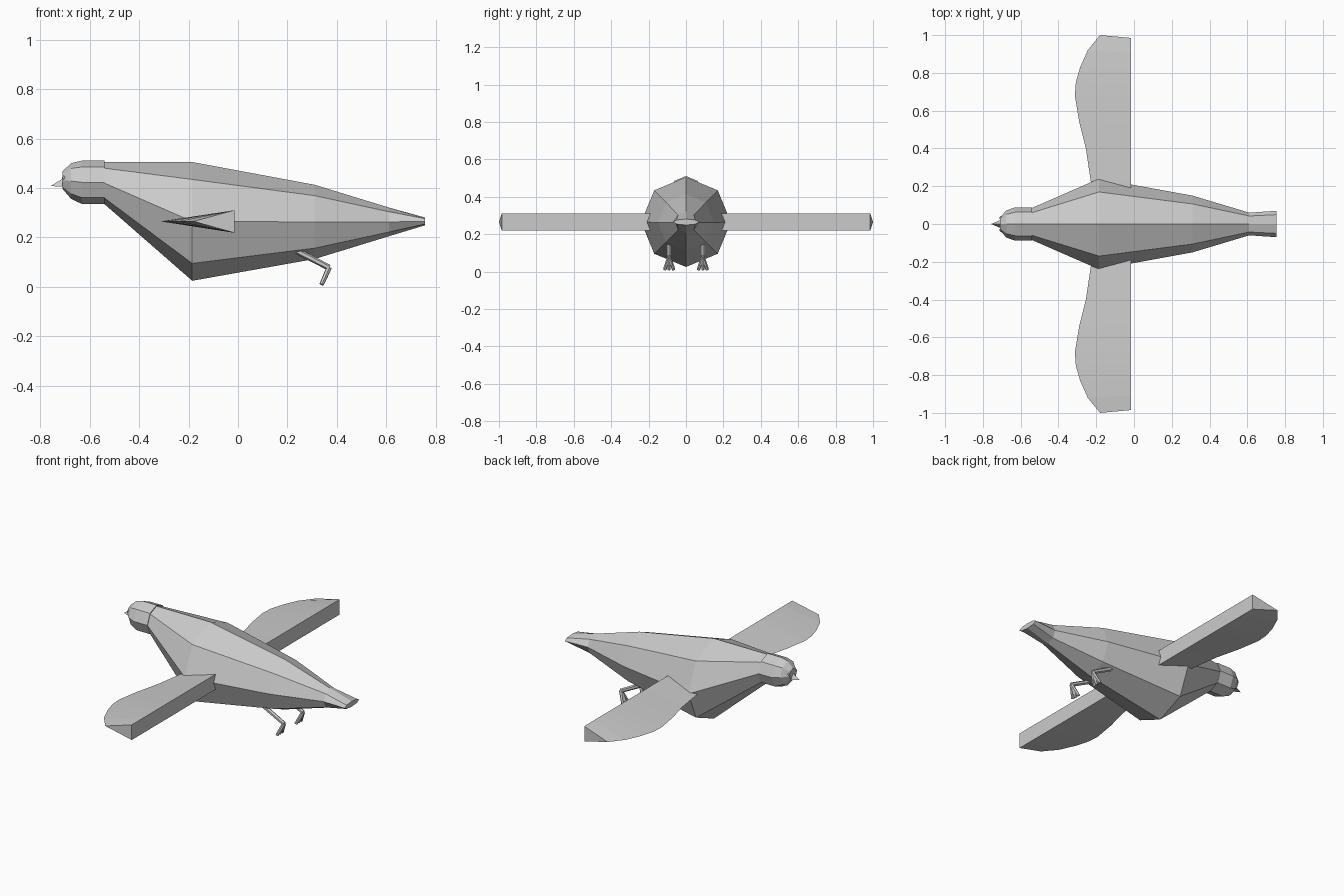
import bpy, bmesh
from math import sin, cos, pi
from mathutils import Vector

if "Cube" in bpy.data.objects:
    bpy.data.objects.remove(bpy.data.objects["Cube"])


def finish(name, bm):
    bmesh.ops.recalc_face_normals(bm, faces=bm.faces)
    me = bpy.data.meshes.new(name)
    bm.to_mesh(me)
    bm.free()
    ob = bpy.data.objects.new(name, me)
    bpy.context.collection.objects.link(ob)
    return ob


def loft(name, sections, n=8):
    """Rings along x: (x, centre z, half width, half height)."""
    bm = bmesh.new()
    rings = []
    for x, cz, ry, rz in sections:
        rings.append([bm.verts.new((x, ry * cos(2 * pi * i / n), cz + rz * sin(2 * pi * i / n)))
                      for i in range(n)])
    for a, b in zip(rings, rings[1:]):
        for i in range(n):
            j = (i + 1) % n
            bm.faces.new((a[i], a[j], b[j], b[i]))
    bm.faces.new(rings[0])
    bm.faces.new(rings[-1])
    return finish(name, bm)


def add_rod(bm, a, b, r1, r2, n=6):
    a, b = Vector(a), Vector(b)
    d = b - a
    m = d.to_track_quat('Z', 'Y').to_matrix().to_4x4()
    m.translation = (a + b) / 2
    bmesh.ops.create_cone(bm, cap_ends=True, segments=n, radius1=r1, radius2=r2,
                          depth=d.length, matrix=m)


# Body tapering into a flat tail
loft("body", [(-0.54, 0.42, 0.085, 0.085), (-0.185, 0.265, 0.24, 0.24),
              (0.31, 0.263, 0.15, 0.15), (0.61, 0.263, 0.06, 0.058),
              (0.755, 0.265, 0.07, 0.016)])

# Head with rounded front
loft("head", [(-0.54, 0.423, 0.088, 0.088), (-0.63, 0.423, 0.088, 0.088),
              (-0.675, 0.428, 0.072, 0.072), (-0.71, 0.432, 0.035, 0.035)])

# Beak
bm = bmesh.new()
tip = bm.verts.new((-0.757, 0, 0.408))
base = [bm.verts.new(p) for p in ((-0.705, -0.022, 0.405), (-0.705, 0.022, 0.405), (-0.705, 0, 0.44))]
bm.faces.new(base)
for i in range(3):
    bm.faces.new((tip, base[i], base[(i + 1) % 3]))
finish("beak", bm)

# Wedge wings: sharp curved leading edge, thick straight trailing edge
lead = [(-0.20, 0.12), (-0.228, 0.22), (-0.255, 0.40), (-0.29, 0.54), (-0.313, 0.68),
        (-0.308, 0.75), (-0.285, 0.83), (-0.245, 0.92), (-0.18, 1.0)]
for side, label in ((1, "back"), (-1, "front")):
    bm = bmesh.new()
    rows = []
    for k, (x, y) in enumerate(lead):
        yt = 0.12 + (y - 0.12) * 0.865 / 0.88
        rows.append([bm.verts.new((x, side * y, 0.265)),
                     bm.verts.new((-0.015, side * yt, 0.31)),
                     bm.verts.new((-0.015, side * yt, 0.219))])
    for a, b in zip(rows, rows[1:]):
        for i in range(3):
            j = (i + 1) % 3
            bm.faces.new((a[i], a[j], b[j], b[i]))
    bm.faces.new(rows[0])
    bm.faces.new(rows[-1])
    finish(label + "_wing", bm)

    # Leg with three toes
    bm = bmesh.new()
    y = side * 0.09
    ankle = (0.368, y, 0.078)
    add_rod(bm, (0.20, y, 0.165), ankle, 0.013, 0.012)
    for dy in (-0.024, 0, 0.024):
        add_rod(bm, ankle, (0.338, y + dy, 0.01), 0.011, 0.009)
    finish(label + "_leg", bm)

    # Eye
    bm = bmesh.new()
    bmesh.ops.create_icosphere(bm, subdivisions=1, radius=0.011)
    bmesh.ops.translate(bm, verts=bm.verts, vec=(-0.703, side * 0.032, 0.44))
    finish(label + "_eye", bm)
